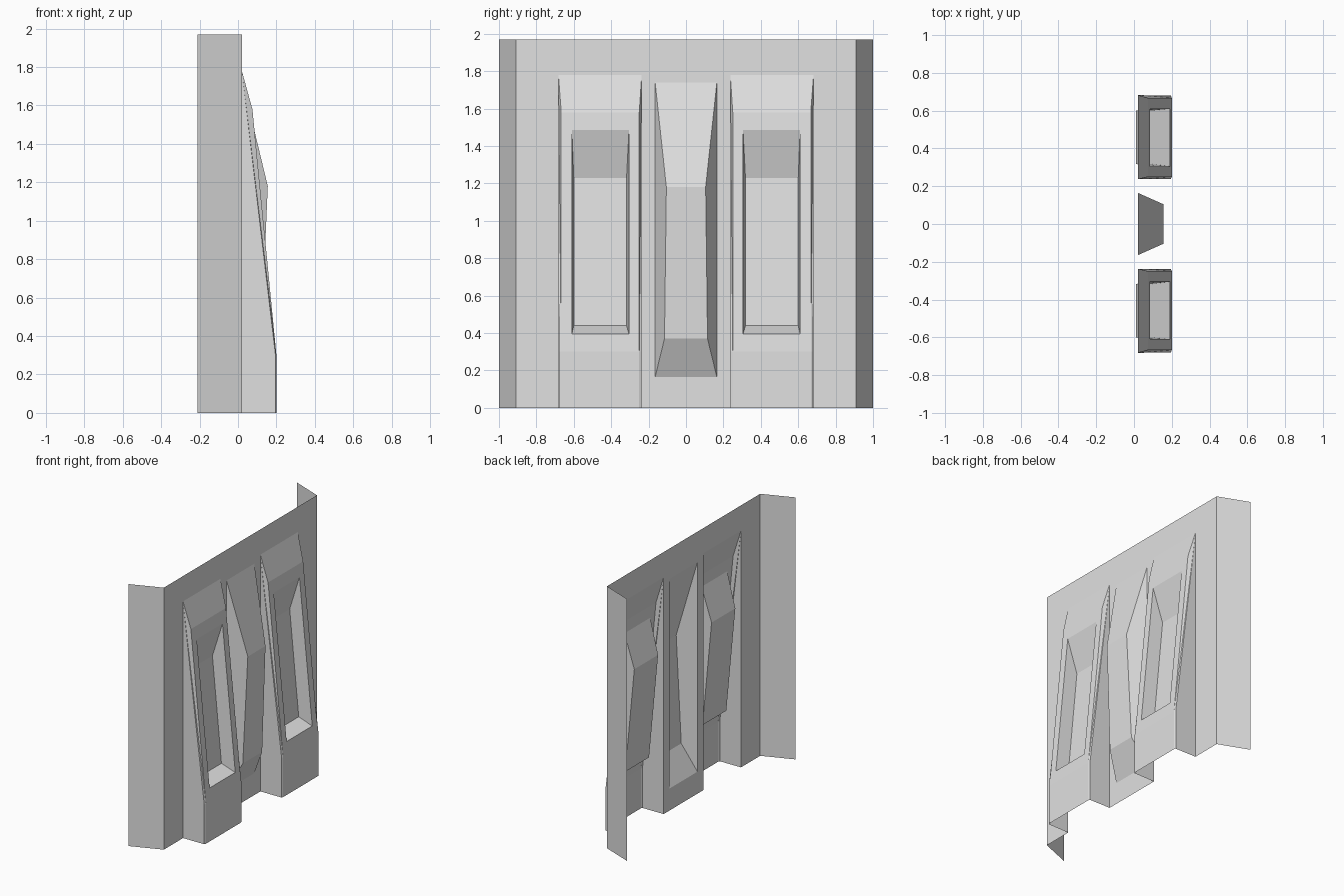
import bpy
import bmesh

if "Cube" in bpy.data.objects:
    bpy.data.objects.remove(bpy.data.objects["Cube"], do_unlink=True)

GREY = (0.75, 0.75, 0.75, 1.0)
mat = bpy.data.materials.new("light_grey")
mat.use_nodes = True
mat.diffuse_color = GREY
mat.node_tree.nodes["Principled BSDF"].inputs["Base Color"].default_value = GREY

HEIGHT, FACE_X = 1.97, 0.02
EDGE_Y = 0.91                      # where the panel folds back
BUTT_IN, BUTT_OUT, BUTT_TOP = 0.237, 0.682, 1.78
RIB_Y, RIB_LOW, RIB_TOP = 0.165, 0.165, 1.74


def sheet(name, faces):
    """Make an open sheet whose faces all look towards +x."""
    bm = bmesh.new()
    for pts in faces:
        f = bm.faces.new([bm.verts.new(p) for p in pts])
        f.normal_update()
        if f.normal.x < 0:
            f.normal_flip()
    bmesh.ops.remove_doubles(bm, verts=bm.verts, dist=0.0005)
    me = bpy.data.meshes.new(name)
    bm.to_mesh(me)
    bm.free()
    me.materials.append(mat)
    ob = bpy.data.objects.new(name, me)
    bpy.context.collection.objects.link(ob)
    return ob


def rect(y0, y1, z0, z1):
    return [(FACE_X, y0, z0), (FACE_X, y1, z0), (FACE_X, y1, z1), (FACE_X, y0, z1)]


def band(lower, upper):
    """Quad between two cross lines, each given as (x, y0, y1, z)."""
    (xa, a0, a1, za), (xb, b0, b1, zb) = lower, upper
    return [(xa, a0, za), (xa, a1, za), (xb, b1, zb), (xb, b0, zb)]


def side(line, i):
    """End point of a cross line."""
    return (line[0], line[1 + i], line[3])


# Flat wall around the pressed shapes
wall = [rect(-EDGE_Y, EDGE_Y, BUTT_TOP, HEIGHT),
        rect(-BUTT_IN, BUTT_IN, RIB_TOP, BUTT_TOP),
        rect(-BUTT_IN, BUTT_IN, 0, RIB_LOW)]
for s in (-1, 1):
    wall.append(rect(s * BUTT_OUT, s * EDGE_Y, 0, BUTT_TOP))
    wall.append(rect(s * RIB_Y, s * BUTT_IN, RIB_LOW, RIB_TOP))
sheet("wall_panel", wall)

# Central rib
tip = (FACE_X, -RIB_Y, RIB_Y, RIB_TOP)
crest = (0.155, -0.105, 0.105, 1.18)
knee = (0.12, -0.115, 0.115, 0.37)
foot = (FACE_X, -RIB_Y, RIB_Y, RIB_LOW)
rib = [band(foot, knee), band(knee, crest), band(crest, tip)]
for i in (0, 1):
    rib.append([side(line, i) for line in (foot, knee, crest, tip)])
sheet("central_rib", rib)


def front_x(z):
    """Depth of the long sloping front of a buttress."""
    return 0.2 - (z - 0.3) * 0.125 / 1.28


for s, label in ((-1, "right"), (1, "left")):
    # Folded back side edge
    sheet(label + "_flange", [[(FACE_X, s * EDGE_Y, 0), (-0.21, s, 0),
                               (-0.21, s, HEIGHT), (FACE_X, s * EDGE_Y, HEIGHT)]])

    # Buttress front, with an opening for the recess
    def line(x, y0, y1, z):
        return (x, s * y0, s * y1, z)

    top = line(FACE_X, BUTT_IN, BUTT_OUT, BUTT_TOP)
    bend, low, base = [line(x, 0.25, 0.667, z)
                       for x, z in ((0.075, 1.58), (0.2, 0.3), (0.2, 0))]
    open_top, open_low = [line(front_x(z), 0.305, 0.61, z) for z in (1.485, 0.395)]
    faces = [band(bend, top), band(base, low),
             band(open_top, bend), band(low, open_low)]
    for i in (0, 1):
        faces.append([side(l, i) for l in (low, open_low, open_top, bend)])

    # Buttress side walls and their narrow chamfers
    edge_low, edge_base = [line(0.195, BUTT_IN + 0.002, BUTT_OUT - 0.002, z)
                           for z in (0.3, 0)]
    back = line(FACE_X, BUTT_IN, BUTT_OUT, 0)
    for i in (0, 1):
        for group in ((back, top, edge_low, edge_base), (top, bend, low),
                      (top, low, edge_low), (edge_low, low, base, edge_base)):
            faces.append([side(l, i) for l in group])
    sheet(label + "_buttress", faces)

    # Recess sunk into the buttress
    floor_top = line(0.01, 0.318, 0.6, 1.23)
    floor_low = line(0.085, 0.318, 0.6, 0.44)
    recess = [band(floor_low, floor_top), band(floor_top, open_top),
              band(open_low, floor_low)]
    for i in (0, 1):
        recess.append([side(l, i) for l in (open_low, open_top, floor_top, floor_low)])
    sheet(label + "_recess", recess)
